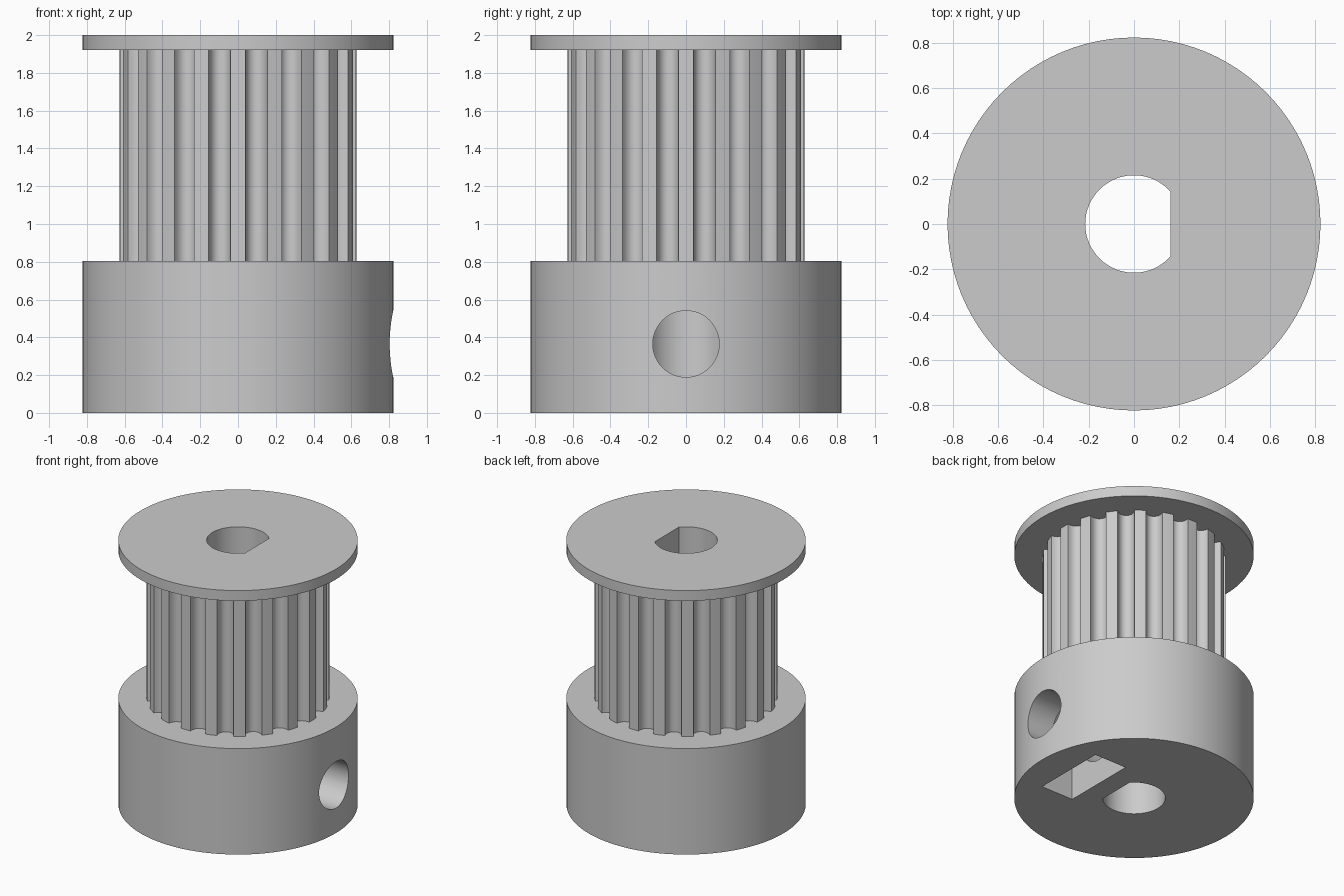
import bpy, bmesh, math
from mathutils import Matrix

if "Cube" in bpy.data.objects:
    bpy.data.objects.remove(bpy.data.objects["Cube"])

TEETH, TOOTH_R = 20, 0.627
BASE_R, BORE_R, FLAT_X = 0.822, 0.215, 0.16
SCREW_Z, SCREW_R = 0.365, 0.176

grey = bpy.data.materials.new("plain grey")
grey.diffuse_color = (0.6, 0.6, 0.6, 1)
grey.use_nodes = True
grey.node_tree.nodes["Principled BSDF"].inputs["Base Color"].default_value = grey.diffuse_color


def prism(name, pts, lo, hi, along_x=False):
    """Extrude a counter-clockwise outline along z, or along x when asked."""
    bm = bmesh.new()
    bottom = [bm.verts.new((u, v, lo)) for u, v in pts]
    top = [bm.verts.new((u, v, hi)) for u, v in pts]
    bm.faces.new(bottom[::-1])
    bm.faces.new(top)
    n = len(pts)
    for i in range(n):
        j = (i + 1) % n
        bm.faces.new((bottom[i], bottom[j], top[j], top[i]))
    if along_x:
        bm.transform(Matrix(((0, 0, 1, 0), (1, 0, 0, 0), (0, 1, 0, 0), (0, 0, 0, 1))))
    mesh = bpy.data.meshes.new(name)
    bm.to_mesh(mesh)
    bm.free()
    obj = bpy.data.objects.new(name, mesh)
    mesh.materials.append(grey)
    bpy.context.collection.objects.link(obj)
    return obj


def arc(r, a0, a1, n, cy=0):
    return [(r * math.cos(a0 + (a1 - a0) * i / n),
             cy + r * math.sin(a0 + (a1 - a0) * i / n)) for i in range(n + 1)]


def circle(r, n, cy=0):
    return arc(r, 0, math.tau, n, cy)[:-1]


def combine(target, tool, operation):
    mod = target.modifiers.new(tool.name, 'BOOLEAN')
    mod.operation, mod.solver, mod.object = operation, 'EXACT', tool
    bpy.context.view_layer.objects.active = target
    bpy.ops.object.modifier_apply(modifier=mod.name)
    bpy.data.objects.remove(tool)


# Toothed drum outline: round-bottomed grooves between narrow lands
half = [(0.058, 0), (0.055, 0.02), (0.049, 0.038), (0.038, 0.054), (0.021, 0.066)]
groove = [(-s, d) for s, d in half] + [(0, 0.07)] + [(s, d) for s, d in half[::-1]]
rim = math.sqrt(TOOTH_R ** 2 - half[0][0] ** 2)
drum_outline = []
for i in range(TEETH):
    land = math.tau * i / TEETH
    c = land + math.pi / TEETH
    drum_outline.append((TOOTH_R * math.cos(land), TOOTH_R * math.sin(land)))
    for s, d in groove:
        drum_outline.append(((rim - d) * math.cos(c) - s * math.sin(c),
                             (rim - d) * math.sin(c) + s * math.cos(c)))

# Hub, toothed drum and top flange joined into one solid
pulley = prism("pulley_body", circle(BASE_R, 96), 0, 0.803)
combine(pulley, prism("toothed_drum", drum_outline, 0.7, 1.96), 'UNION')
combine(pulley, prism("top_flange", circle(BASE_R, 96), 1.922, 2.0), 'UNION')

# D-shaped shaft bore
a = math.acos(FLAT_X / BORE_R)
combine(pulley, prism("shaft_bore", arc(BORE_R, a, math.tau - a, 48), -0.1, 2.1), 'DIFFERENCE')

# Captive nut pocket, open at the bottom with a pointed roof
w = 0.285
shoulder, peak = SCREW_Z + w * math.tan(math.pi / 6), SCREW_Z + w / math.cos(math.pi / 6)
pocket = [(-w, -0.1), (w, -0.1), (w, shoulder), (0, peak), (-w, shoulder)]
combine(pulley, prism("nut_pocket", pocket, 0.315, 0.585, True), 'DIFFERENCE')

# Set screw hole from the bore out through the side
combine(pulley, prism("screw_hole", circle(SCREW_R, 48, SCREW_Z), 0, 1.0, True), 'DIFFERENCE')

# Smooth the round walls, keep the edges crisp
bpy.ops.object.select_all(action='DESELECT')
pulley.select_set(True)
bpy.context.view_layer.objects.active = pulley
bpy.ops.object.shade_smooth_by_angle(angle=math.radians(30))
